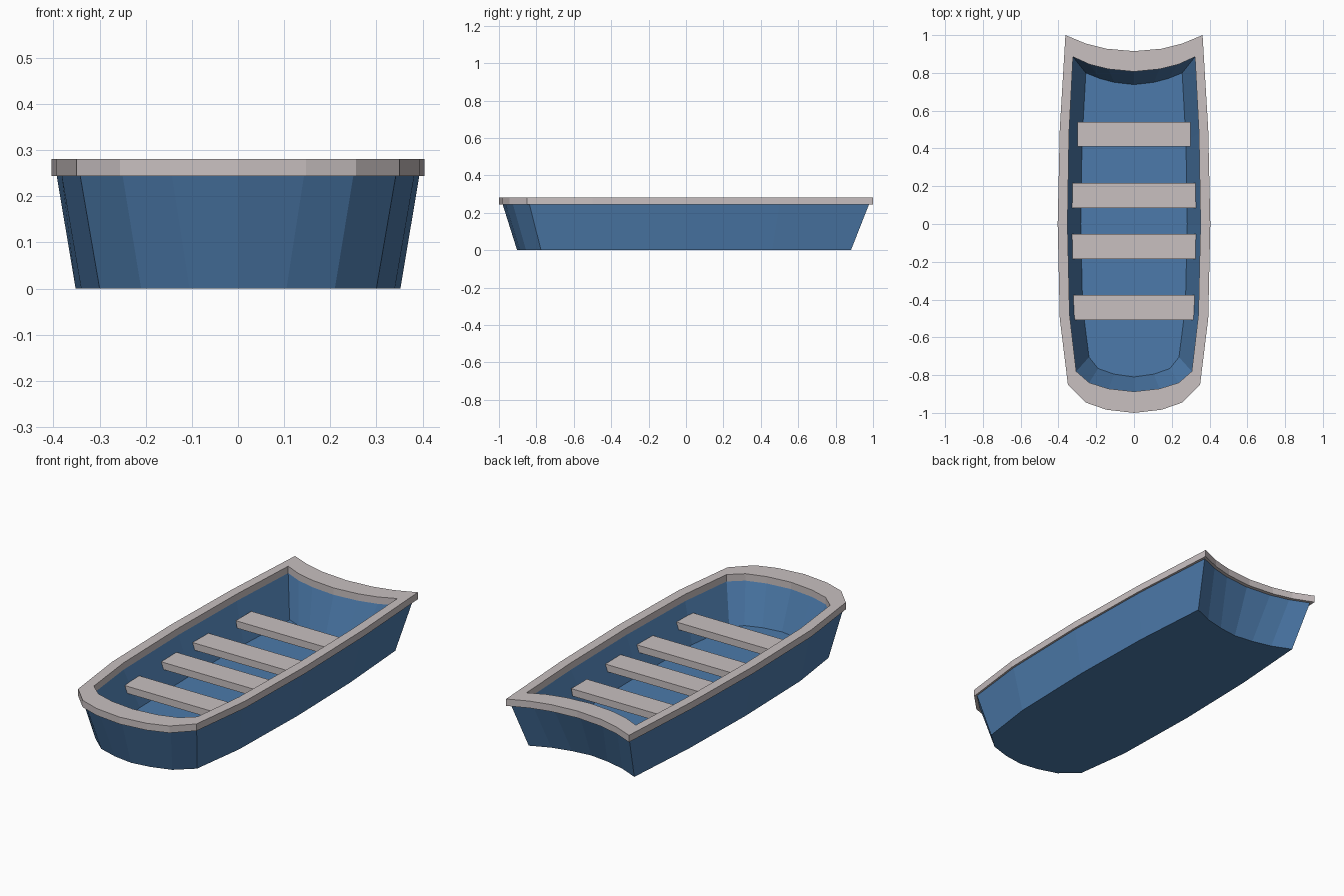
import bpy, bmesh

if "Cube" in bpy.data.objects:
    bpy.data.objects.remove(bpy.data.objects["Cube"])


def material(name, rgb):
    m = bpy.data.materials.new(name)
    m.diffuse_color = (*rgb, 1)
    m.use_nodes = True
    m.node_tree.nodes["Principled BSDF"].inputs["Base Color"].default_value = m.diffuse_color
    return m


blue = material("hull blue", (0.072, 0.195, 0.405))
pale = material("pale grey", (0.58, 0.525, 0.53))


def loop(half, z):
    """Mirror a half outline (front centre to back centre) into a closed ring."""
    ring = half + [(-x, y) for x, y in half[-2:0:-1]]
    return [(x, y, z) for x, y in ring]


def shell(name, rings, mat, closed):
    """Skin stacked rings; closed joins last to first, otherwise ends are capped."""
    bm = bmesh.new()
    vs = [[bm.verts.new(p) for p in r] for r in rings]
    n = len(vs[0])
    pairs = list(zip(vs, vs[1:])) + ([(vs[-1], vs[0])] if closed else [])
    for a, b in pairs:
        for i in range(n):
            j = (i + 1) % n
            bm.faces.new((a[i], a[j], b[j], b[i]))
    if not closed:
        caps = [bm.faces.new(vs[0]), bm.faces.new(vs[-1])]
        bmesh.ops.triangulate(bm, faces=caps)
    bmesh.ops.recalc_face_normals(bm, faces=bm.faces)
    me = bpy.data.meshes.new(name)
    bm.to_mesh(me)
    bm.free()
    me.materials.append(mat)
    ob = bpy.data.objects.new(name, me)
    bpy.context.collection.objects.link(ob)
    return ob


# half outlines, front centre round to back centre
rim_out = [(0, -1.0), (.147, -.983), (.256, -.945), (.35, -.85), (.393, -.5), (.404, 0),
           (.393, .5), (.363, 1.0), (.255, .955), (.147, .928), (0, .915)]
rim_in = [(0, -.887), (.135, -.872), (.237, -.84), (.306, -.78), (.341, -.48), (.352, 0),
          (.344, .48), (.323, .885), (.235, .845), (.135, .82), (0, .807)]
hull_top = [(0, -.98), (.143, -.963), (.25, -.925), (.342, -.837), (.382, -.5), (.393, 0),
            (.382, .5), (.35, .978), (.248, .935), (.143, .908), (0, .895)]
hull_low = [(0, -.903), (.105, -.888), (.21, -.855), (.30, -.775), (.34, -.48), (.352, 0),
            (.342, .46), (.312, .882), (.21, .838), (.105, .813), (0, .80)]
floor = [(0, -.81), (.105, -.795), (.19, -.765), (.238, -.705), (.272, -.44), (.282, 0),
         (.275, .44), (.255, .80), (.18, .77), (.105, .75), (0, .738)]

# hull: outer wall, top edge, inner wall and floor
shell("hull", [loop(hull_low, 0), loop(hull_top, .244),
               loop(rim_in, .244), loop(floor, .045)], blue, False)

# rim around the top
shell("rim", [loop(rim_out, .244), loop(rim_out, .281),
              loop(rim_in, .281), loop(rim_in, .244)], pale, True)

# four plank seats, ends sloped with the hull
for i, (y, w) in enumerate([(.475, .30), (.15, .332), (-.118, .332), (-.442, .323)]):
    def plank(x, z):
        return [(-x, y - .066, z), (x, y - .066, z), (x, y + .066, z), (-x, y + .066, z)]
    shell(f"seat_{i + 1}", [plank(w - .008, .14), plank(w, .178)], pale, False)
